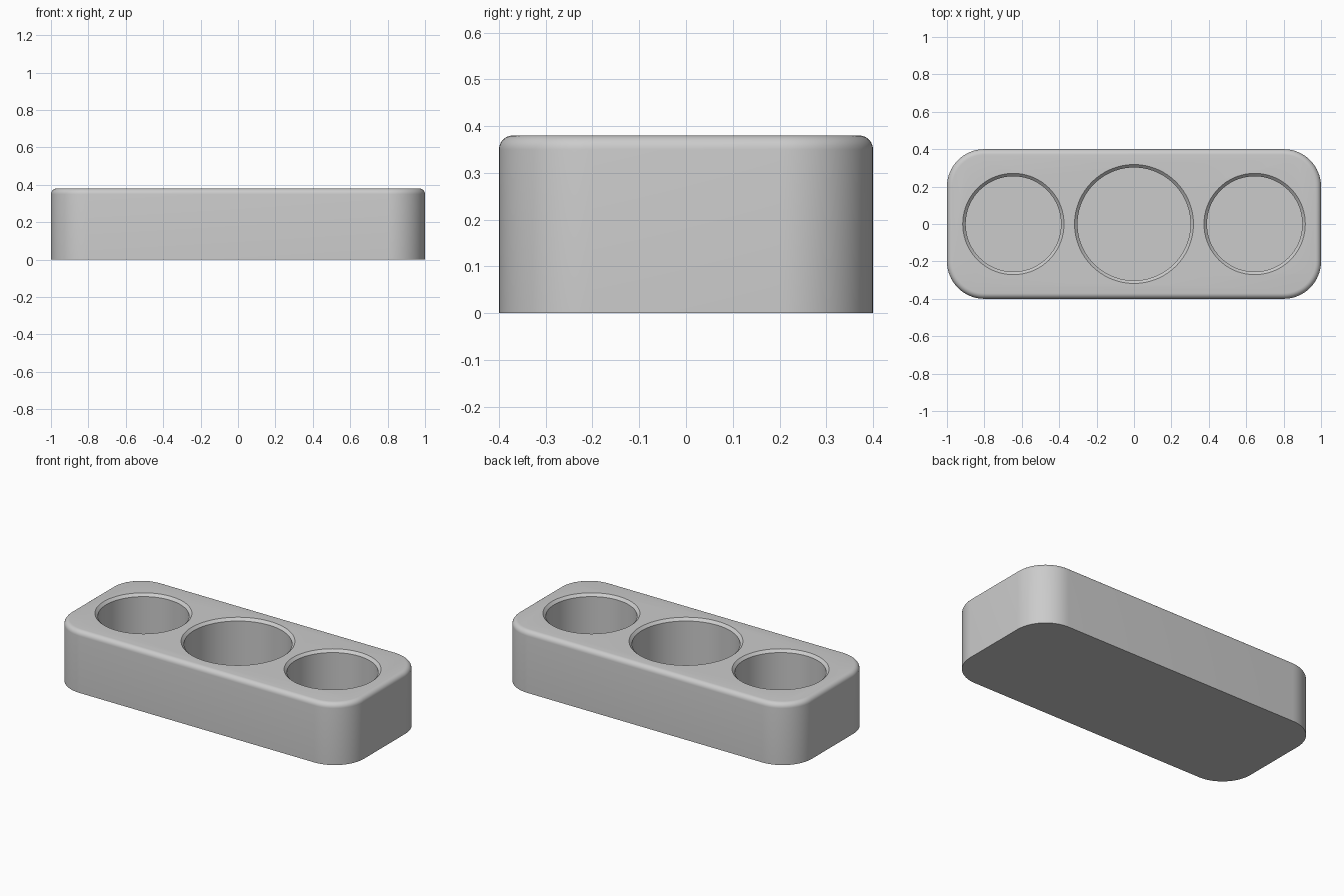
import bpy, bmesh, math

if "Cube" in bpy.data.objects:
    bpy.data.objects.remove(bpy.data.objects["Cube"])

LENGTH, DEPTH, HEIGHT = 2.0, 0.8, 0.38
CORNER, FILLET = 0.2, 0.03
FLOOR, CHAMFER = 0.06, 0.016

grey = bpy.data.materials.new("plain grey")
grey.diffuse_color = (0.6, 0.6, 0.6, 1)
grey.use_nodes = True
grey.node_tree.nodes["Principled BSDF"].inputs["Base Color"].default_value = grey.diffuse_color


def add_object(name, bm):
    bmesh.ops.recalc_face_normals(bm, faces=bm.faces)
    mesh = bpy.data.meshes.new(name)
    bm.to_mesh(mesh)
    bm.free()
    mesh.materials.append(grey)
    obj = bpy.data.objects.new(name, mesh)
    bpy.context.collection.objects.link(obj)
    return obj


def rounded_block():
    """Block with rounded upright corners and a softened top rim."""
    bm = bmesh.new()
    bmesh.ops.create_cube(bm, size=1)
    for v in bm.verts:
        v.co = (v.co.x * LENGTH, v.co.y * DEPTH, (v.co.z + 0.5) * HEIGHT)
    upright = [e for e in bm.edges if abs(e.verts[0].co.z - e.verts[1].co.z) > 0.1]
    bmesh.ops.bevel(bm, geom=upright, offset=CORNER, offset_type='OFFSET',
                    segments=16, profile=0.5, affect='EDGES')
    rim = [e for e in bm.edges if all(v.co.z > HEIGHT - 1e-4 for v in e.verts)]
    bmesh.ops.bevel(bm, geom=rim, offset=FILLET, offset_type='OFFSET',
                    segments=6, profile=0.5, affect='EDGES')
    return add_object("holder_body", bm)


def cup_cutter(x, radius):
    """Lathed cup shape with a flared mouth."""
    over = 0.05
    profile = [(radius, FLOOR), (radius, HEIGHT - CHAMFER),
               (radius + CHAMFER, HEIGHT), (radius + CHAMFER + over, HEIGHT + over)]
    n = 72
    bm = bmesh.new()
    rings = [[bm.verts.new((x + r * math.cos(2 * math.pi * i / n),
                            r * math.sin(2 * math.pi * i / n), z))
              for i in range(n)] for r, z in profile]
    for low, high in zip(rings, rings[1:]):
        for i in range(n):
            j = (i + 1) % n
            bm.faces.new((low[i], low[j], high[j], high[i]))
    bm.faces.new(rings[0][::-1])
    bm.faces.new(rings[-1])
    cutter = add_object("cup_cutter", bm)
    cutter.hide_render = True
    return cutter


body = rounded_block()
bpy.context.view_layer.objects.active = body
body.select_set(True)

# Three cup holes: a large one between two small ones
for x, radius in ((-0.645, 0.255), (0, 0.302), (0.645, 0.255)):
    cutter = cup_cutter(x, radius)
    mod = body.modifiers.new("cup_hole", 'BOOLEAN')
    mod.operation = 'DIFFERENCE'
    mod.solver = 'EXACT'
    mod.object = cutter
    bpy.ops.object.modifier_apply(modifier=mod.name)
    bpy.data.objects.remove(cutter)

bpy.ops.object.shade_smooth_by_angle(angle=math.radians(30))
